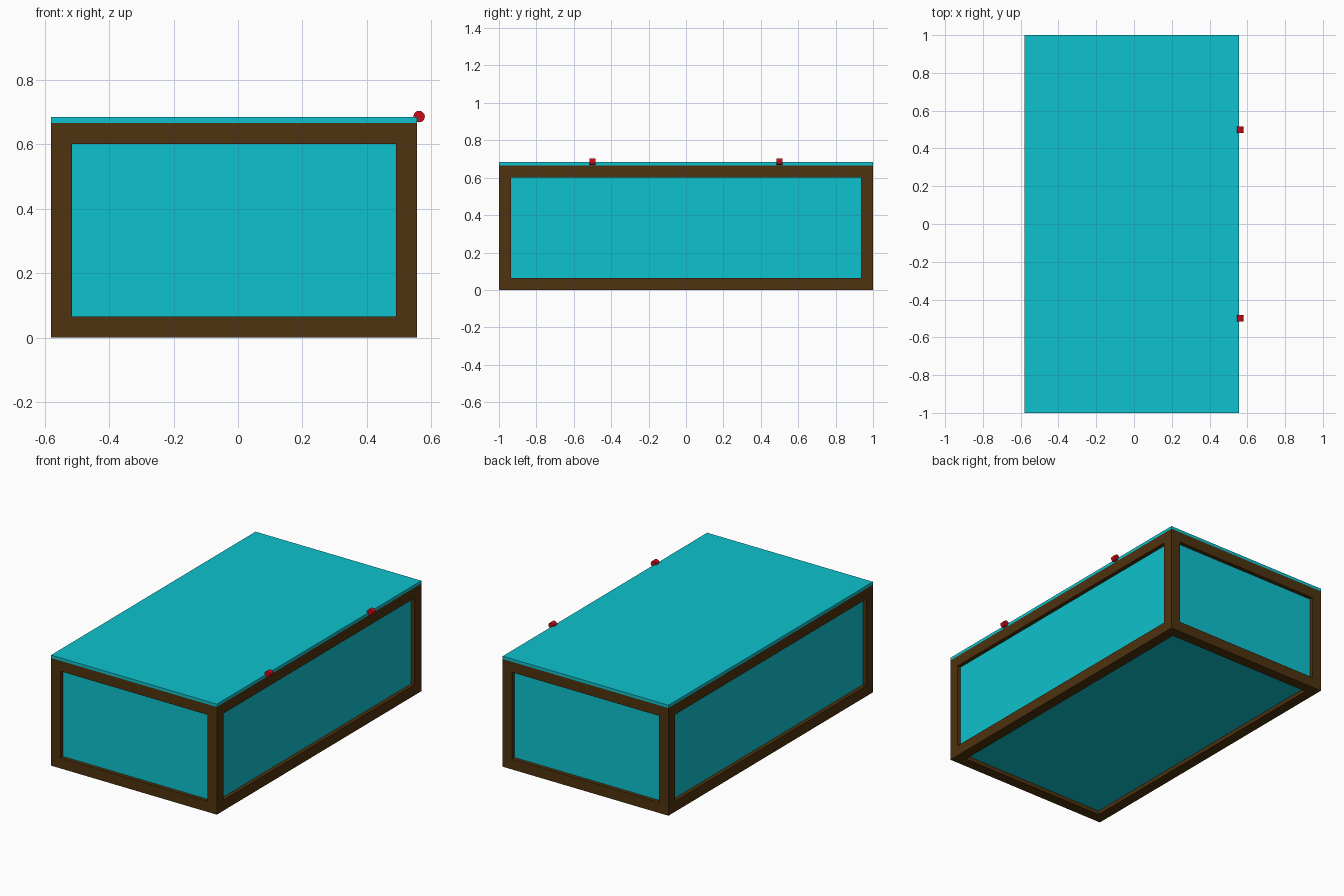
import bpy, bmesh
from math import pi
from itertools import product
from mathutils import Matrix, Vector

cube = bpy.data.objects.get("Cube")
if cube:
    bpy.data.objects.remove(cube, do_unlink=True)


def material(name, rgb):
    m = bpy.data.materials.new(name)
    m.use_nodes = True
    m.diffuse_color = (*rgb, 1)
    m.node_tree.nodes["Principled BSDF"].inputs["Base Color"].default_value = (*rgb, 1)
    return m


WOOD = material("dark_brown_wood", (0.077, 0.032, 0.0044))
GLASS = material("turquoise_glass", (0.0044, 0.54, 0.62))
RED = material("red_metal", (0.6, 0.004, 0.01))


def finish(bm, name, mat):
    me = bpy.data.meshes.new(name)
    bm.to_mesh(me)
    bm.free()
    me.materials.append(mat)
    ob = bpy.data.objects.new(name, me)
    bpy.context.collection.objects.link(ob)
    return ob


def box(name, lo, hi, mat):
    lo, hi = Vector(lo), Vector(hi)
    bm = bmesh.new()
    bmesh.ops.create_cube(bm, size=1, matrix=Matrix.Translation((lo + hi) / 2)
                          @ Matrix.Diagonal((*(hi - lo), 1)))
    return finish(bm, name, mat)


# Main dimensions
LO, HI = Vector((-0.58, -1, 0)), Vector((0.555, 1, 0.666))
BAR, PANE, RECESS = 0.065, 0.018, 0.024

# Frame: the twelve edge bars of a box, fused into one mesh
cuts = [(LO[a], LO[a] + BAR, HI[a] - BAR, HI[a]) for a in range(3)]
bars = {c for c in product(range(3), repeat=3) if c.count(1) <= 1}
bm = bmesh.new()
for cell in bars:
    for axis, side in product(range(3), (0, 1)):
        near = list(cell)
        near[axis] += 2 * side - 1
        if tuple(near) in bars:
            continue
        u, v = (axis + 1) % 3, (axis + 2) % 3
        ring = []
        for du, dv in ((0, 0), (1, 0), (1, 1), (0, 1)):
            p = [0, 0, 0]
            for a, d in ((axis, side), (u, du), (v, dv)):
                p[a] = cuts[a][cell[a] + d]
            ring.append(bm.verts.new(p))
        bm.faces.new(ring if side else ring[::-1])
bmesh.ops.remove_doubles(bm, verts=bm.verts, dist=0.0001)
finish(bm, "frame", WOOD)

# Recessed panes in the four walls and the floor
panes = (("right_pane", 0, 1), ("left_pane", 0, 0), ("front_pane", 1, 0),
         ("back_pane", 1, 1), ("floor_pane", 2, 0))
for name, axis, side in panes:
    lo = LO + Vector((BAR,) * 3)
    hi = HI - Vector((BAR,) * 3)
    if side:
        hi[axis] = HI[axis] - RECESS
        lo[axis] = hi[axis] - PANE
    else:
        lo[axis] = LO[axis] + RECESS
        hi[axis] = lo[axis] + PANE
    box(name, lo, hi, GLASS)

# Lid resting on the frame
box("lid", (LO.x, LO.y, HI.z), (HI.x, HI.y, HI.z + PANE), GLASS)

# Hinge barrels along one long edge
for name, y in (("front_hinge", -0.5), ("back_hinge", 0.5)):
    bm = bmesh.new()
    bmesh.ops.create_cone(bm, cap_ends=True, segments=12, radius1=0.018, radius2=0.018,
                          depth=0.034, matrix=Matrix.Translation((0.562, y, 0.686))
                          @ Matrix.Rotation(pi / 2, 4, "X"))
    finish(bm, name, RED)
